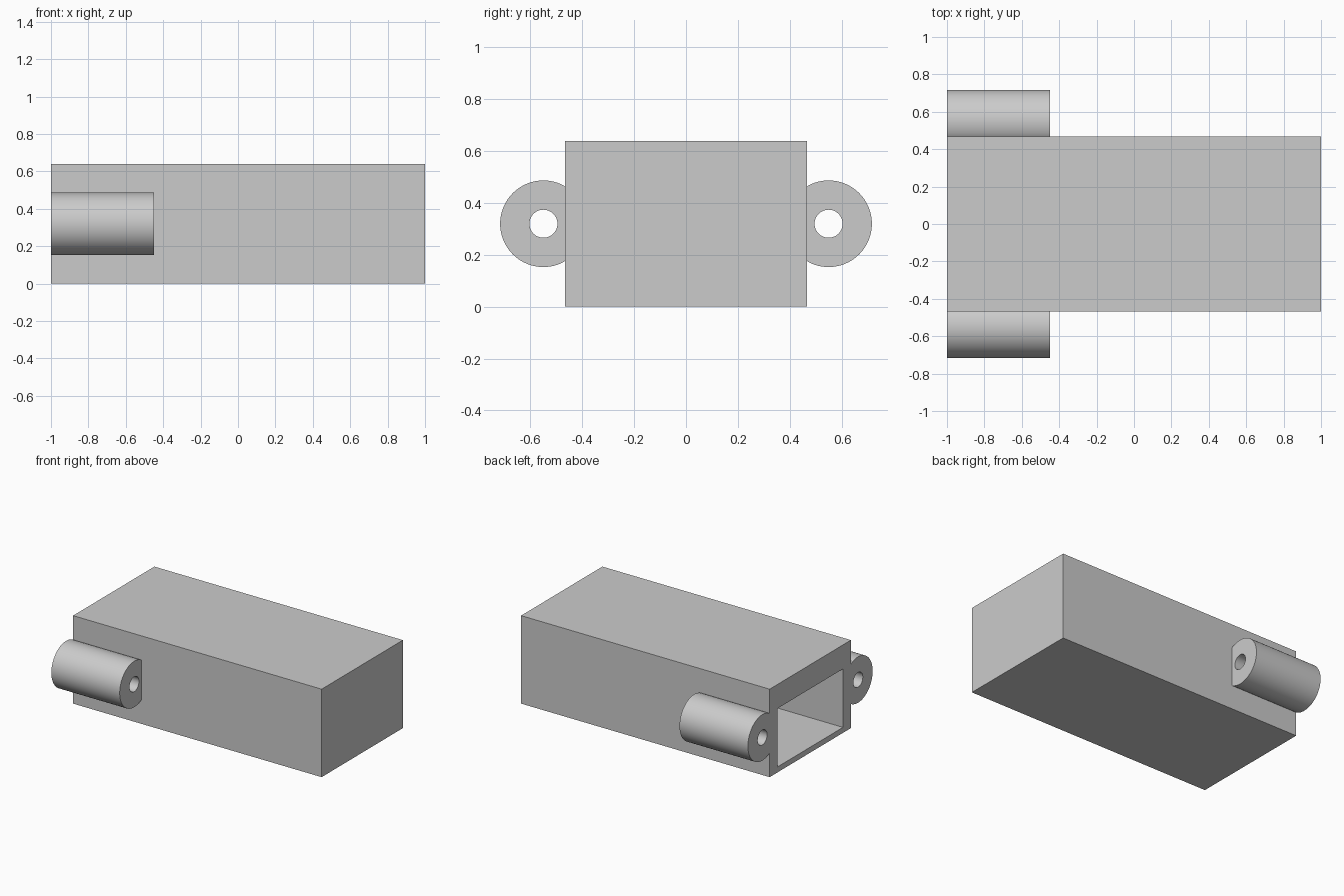
import bpy
import bmesh
from math import cos, sin, pi

if "Cube" in bpy.data.objects:
    bpy.data.objects.remove(bpy.data.objects["Cube"], do_unlink=True)

HALF_WIDTH, HEIGHT = 0.467, 0.64
CAVITY_HALF, CAVITY_LOW, CAVITY_HIGH, CAVITY_DEPTH = 0.376, 0.04, 0.465, 1.91
LUG_Y, LUG_RADIUS, HOLE_RADIUS, LUG_LENGTH = 0.55, 0.167, 0.054, 0.55
SEGMENTS = 96

grey = bpy.data.materials.new("light grey")
grey.use_nodes = True
colour = (0.6, 0.6, 0.6, 1)
grey.diffuse_color = colour
grey.node_tree.nodes["Principled BSDF"].inputs["Base Color"].default_value = colour


def make_object(name, bm):
    bmesh.ops.recalc_face_normals(bm, faces=bm.faces)
    mesh = bpy.data.meshes.new(name)
    bm.to_mesh(mesh)
    bm.free()
    mesh.materials.append(grey)
    obj = bpy.data.objects.new(name, mesh)
    bpy.context.collection.objects.link(obj)
    return obj


# Housing: a box with a deep pocket open at the -x end
bm = bmesh.new()
bmesh.ops.create_cube(bm, size=2)
for v in bm.verts:
    v.co.y *= HALF_WIDTH
    v.co.z = (v.co.z + 1) * HEIGHT / 2
bm.normal_update()
mouth = next(f for f in bm.faces if f.normal.x < -0.9)
bmesh.ops.inset_region(bm, faces=[mouth], thickness=0.05)
for v in mouth.verts:
    v.co.y = CAVITY_HALF if v.co.y > 0 else -CAVITY_HALF
    v.co.z = CAVITY_HIGH if v.co.z > HEIGHT / 2 else CAVITY_LOW
pocket = bmesh.ops.extrude_discrete_faces(bm, faces=[mouth])["faces"]
for v in pocket[0].verts:
    v.co.x += CAVITY_DEPTH
make_object("housing", bm)


# Lugs: bored cylinders with a flat where they meet the housing walls
def make_lug(name, side):
    bm = bmesh.new()
    gap = LUG_Y - HALF_WIDTH
    rings = []
    for i in range(SEGMENTS):
        a = 2 * pi * i / SEGMENTS
        outer = LUG_RADIUS
        if cos(a) < -0.1:
            outer = min(outer, gap / -cos(a))
        corners = [(-1, outer), (-1 + LUG_LENGTH, outer),
                   (-1 + LUG_LENGTH, HOLE_RADIUS), (-1, HOLE_RADIUS)]
        rings.append([bm.verts.new((x, side * (LUG_Y + r * cos(a)),
                                    HEIGHT / 2 + r * sin(a)))
                      for x, r in corners])
    for i, ring in enumerate(rings):
        after = rings[(i + 1) % SEGMENTS]
        for j in range(4):
            k = (j + 1) % 4
            bm.faces.new((ring[j], ring[k], after[k], after[j]))
    obj = make_object(name, bm)
    bpy.ops.object.select_all(action="DESELECT")
    obj.select_set(True)
    bpy.context.view_layer.objects.active = obj
    bpy.ops.object.shade_smooth_by_angle(angle=pi / 6)


make_lug("front_lug", -1)
make_lug("back_lug", 1)
